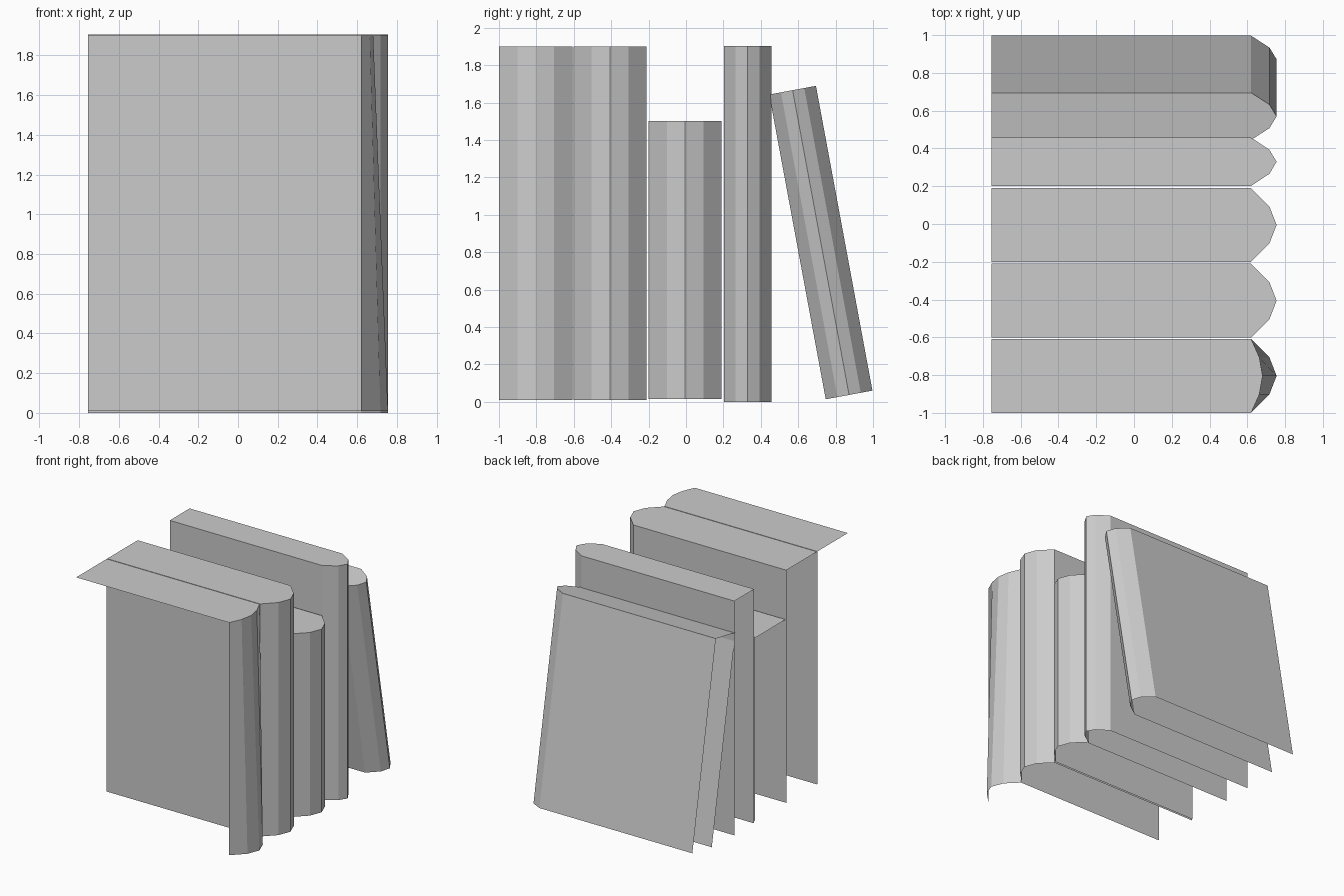
import bpy, bmesh
from mathutils import Matrix, Vector
from math import radians

if "Cube" in bpy.data.objects:
    bpy.data.objects.remove(bpy.data.objects["Cube"])

BACK, HINGE = -0.755, 0.62
# rounded spine: (depth past the hinge, fraction of thickness)
SPINE = [(0, 0), (0.097, 0.25), (0.135, 0.5), (0.097, 0.75), (0, 1)]


def book(name, y0, y1, z0, z1, top_depth=1.0, front=True, lean=0.0):
    """Open shell: two covers, a faceted spine and a top sheet."""
    bm = bmesh.new()
    w, h = y1 - y0, z1 - z0

    def ring(z, depth):
        pts = [(BACK, 0)] + [(HINGE + d * depth, f * w) for d, f in SPINE] + [(BACK, w)]
        return [bm.verts.new((x, y, z)) for x, y in pts]

    low, high = ring(0, 1.0), ring(h, top_depth)
    for i in range(len(low) - 1):
        if i == 0 and not front:
            continue
        bm.faces.new((low[i], low[i + 1], high[i + 1], high[i]))
    bm.faces.new(high)
    loose = [v for v in bm.verts if not v.link_faces]
    bmesh.ops.delete(bm, geom=loose, context='VERTS')
    bm.transform(Matrix.Translation(Vector((0, y0, z0))) @ Matrix.Rotation(lean, 4, 'X'))
    mesh = bpy.data.meshes.new(name)
    bm.to_mesh(mesh)
    bm.free()
    obj = bpy.data.objects.new(name, mesh)
    bpy.context.collection.objects.link(obj)
    return obj


# upright books, front to back (the first has an open front and a tapered spine)
book("front_book", -1.0, -0.608, 0.01, 1.9, top_depth=0.45, front=False)
book("second_book", -0.602, -0.21, 0.01, 1.9)
book("short_book", -0.2, 0.19, 0.015, 1.503)
book("thin_book", 0.202, 0.457, 0.0, 1.904)
# leaning book
book("leaning_book", 0.747, 1.001, 0.014, 1.671, lean=radians(10.5))
